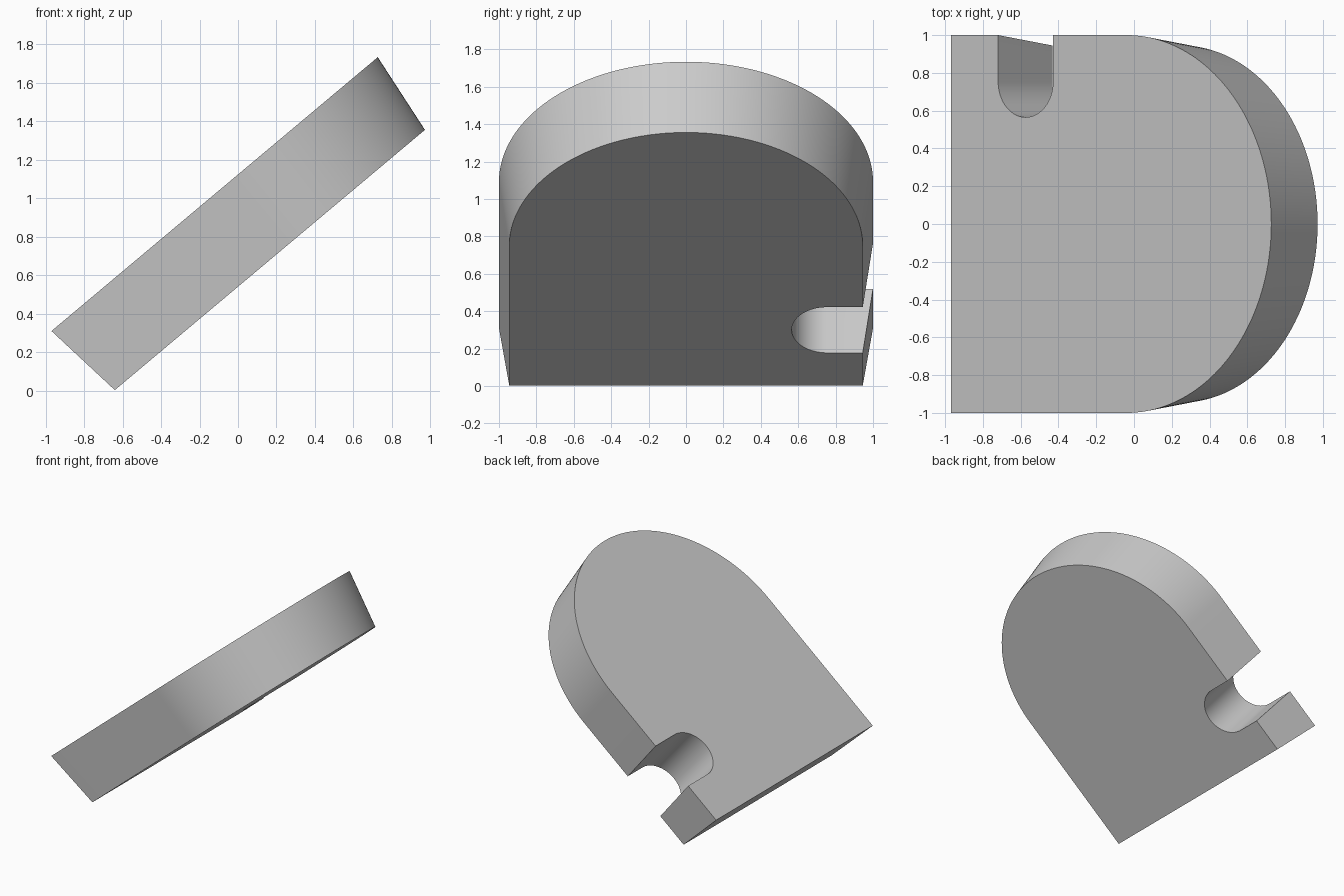
import bpy
import bmesh
from math import sin, cos, pi, radians
from mathutils import Matrix

cube = bpy.data.objects.get("Cube")
if cube:
    bpy.data.objects.remove(cube, do_unlink=True)

THICKNESS = 0.447
DRAFT = 0.055          # how far the underside is drawn in
ARC_CENTRE = 1.215     # where the straight sides meet the round end
SLOT_U, SLOT_V, SLOT_R = 0.517, 0.755, 0.19


def arc(u, v, radius, start, end, steps):
    angles = (start + (end - start) * i / steps for i in range(steps + 1))
    return [(u + radius * cos(a), v + radius * sin(a)) for a in angles]


def outline(inset):
    """Arched plate with a round-ended slot through its left side."""
    half = 1 - inset
    points = [(inset, -half)]
    points += arc(ARC_CENTRE, 0, half, -pi / 2, pi / 2, 96)
    points.append((SLOT_U + SLOT_R, half))
    points += arc(SLOT_U, SLOT_V, SLOT_R, 0, -pi, 40)
    points += [(SLOT_U - SLOT_R, half), (inset, half)]
    return points


# Tapered plate: top and bottom outlines joined by side walls
bm = bmesh.new()
top = [bm.verts.new((u, v, 0)) for u, v in outline(0)]
bottom = [bm.verts.new((u, v, -THICKNESS)) for u, v in outline(DRAFT)]
bm.faces.new(top)
bm.faces.new(bottom[::-1])
for i in range(len(top)):
    j = (i + 1) % len(top)
    bm.faces.new((top[i], bottom[i], bottom[j], top[j]))
bmesh.ops.recalc_face_normals(bm, faces=bm.faces)
mesh = bpy.data.meshes.new("slotted_plate")
bm.to_mesh(mesh)
bm.free()

# Lean the plate back, resting on its lower edge
mesh.transform(Matrix.Translation((-0.97, 0, 0.31)) @ Matrix.Rotation(radians(-40), 4, 'Y'))
plate = bpy.data.objects.new("slotted_plate", mesh)
bpy.context.collection.objects.link(plate)

# Plain grey
grey = bpy.data.materials.new("light_grey")
grey.use_nodes = True
colour = (0.6, 0.6, 0.6, 1)
grey.diffuse_color = colour
grey.node_tree.nodes["Principled BSDF"].inputs["Base Color"].default_value = colour
mesh.materials.append(grey)

bpy.ops.object.select_all(action='DESELECT')
plate.select_set(True)
bpy.context.view_layer.objects.active = plate
bpy.ops.object.shade_smooth_by_angle(angle=radians(30))
